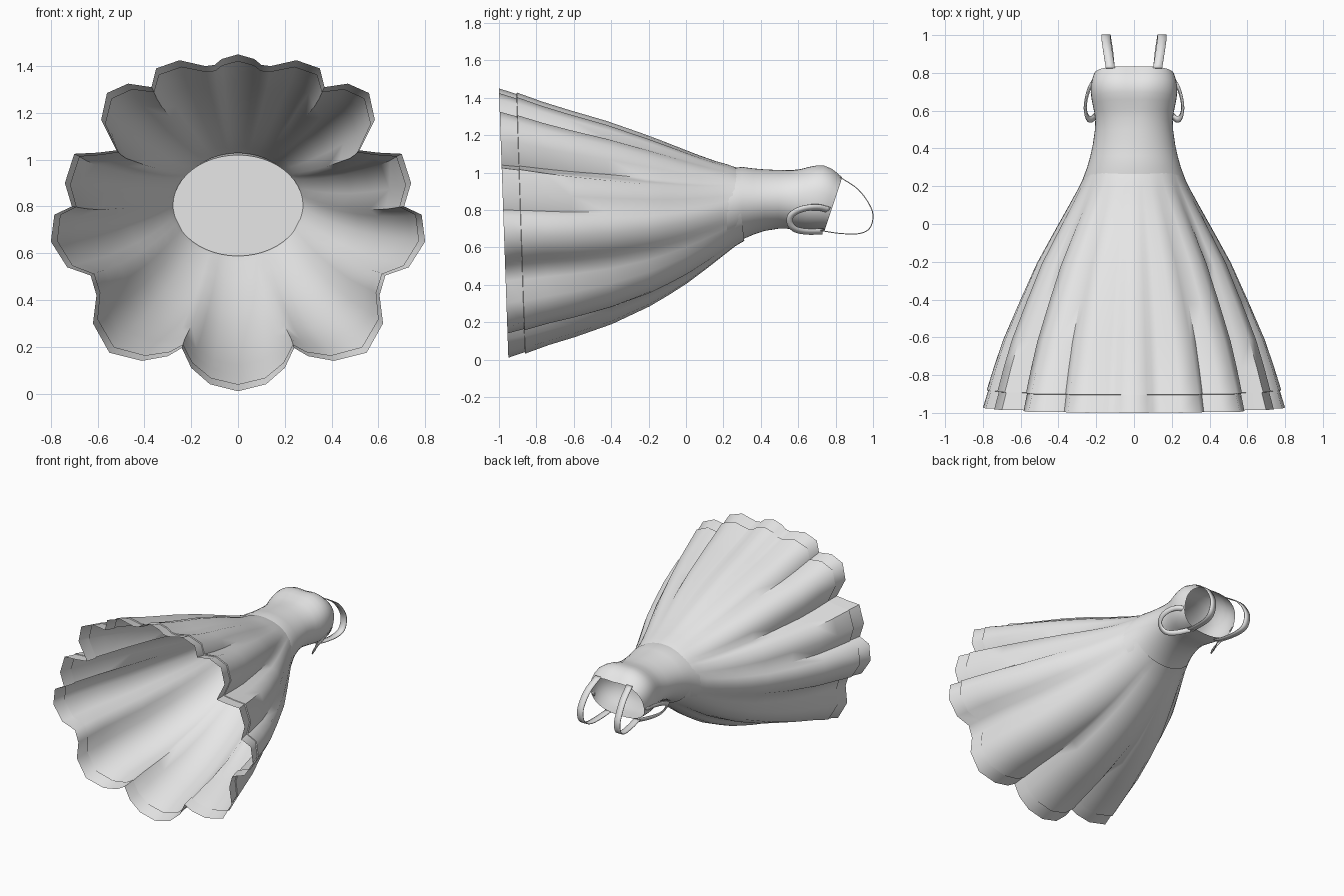
import bpy, bmesh, math
from mathutils import Vector

if "Cube" in bpy.data.objects:
    bpy.data.objects.remove(bpy.data.objects["Cube"])

fabric = bpy.data.materials.new("light grey fabric")
fabric.diffuse_color = (0.8, 0.8, 0.8, 1)
fabric.use_nodes = True
fabric.node_tree.nodes["Principled BSDF"].inputs["Base Color"].default_value = fabric.diffuse_color


def finish(name, bm, angle=50):
    me = bpy.data.meshes.new(name)
    bm.to_mesh(me)
    bm.free()
    ob = bpy.data.objects.new(name, me)
    bpy.context.collection.objects.link(ob)
    me.materials.append(fabric)
    bpy.ops.object.select_all(action='DESELECT')
    ob.select_set(True)
    bpy.context.view_layer.objects.active = ob
    bpy.ops.object.shade_smooth_by_angle(angle=math.radians(angle))
    return ob


def loft(name, rings, angle=50, cap_first=False):
    bm = bmesh.new()
    rows = [[bm.verts.new(p) for p in r] for r in rings]
    n = len(rows[0])
    for a, b in zip(rows, rows[1:]):
        for i in range(n):
            j = (i + 1) % n
            bm.faces.new((a[i], a[j], b[j], b[i]))
    if cap_first:
        bm.faces.new(rows[0][::-1])
    bmesh.ops.recalc_face_normals(bm, faces=bm.faces)
    return finish(name, bm, angle)


def smooth_path(pts, steps=5):
    p = [Vector(q) for q in pts]
    p = [2 * p[0] - p[1]] + p + [2 * p[-1] - p[-2]]
    out = []
    for i in range(1, len(p) - 2):
        a, b, c, d = p[i - 1:i + 3]
        for s in range(steps):
            t = s / steps
            out.append(0.5 * (2 * b + (c - a) * t + (2 * a - 5 * b + 4 * c - d) * t * t
                              + (3 * b - a - 3 * c + d) * t ** 3))
    return out + [p[-2]]


def ribbon(name, pts, width, side, across):
    path = [Vector((v.x * side, v.y, v.z)) for v in smooth_path(pts)]
    bm = bmesh.new()
    prev = None
    for i, p in enumerate(path):
        tan = path[min(i + 1, len(path) - 1)] - path[max(i - 1, 0)]
        w = across(tan, side).normalized() * width / 2
        cur = (bm.verts.new(p - w), bm.verts.new(p + w))
        if prev:
            bm.faces.new((prev[0], prev[1], cur[1], cur[0]))
        prev = cur
    ob = finish(name, bm)
    mod = ob.modifiers.new("thickness", 'SOLIDIFY')
    mod.thickness = 0.005
    mod.offset = 0


# Scalloped hem outline, right half from top to bottom (x, z)
half = [(0, 1.45), (.07, 1.43), (.10, 1.405), (.14, 1.40), (.25, 1.425), (.35, 1.39),
        (.37, 1.31), (.47, 1.325), (.56, 1.285), (.585, 1.17), (.52, 1.04), (.60, 1.03),
        (.70, 1.025), (.74, .90), (.71, .80), (.785, .765), (.80, .65), (.73, .54),
        (.63, .505), (.605, .42), (.62, .30), (.55, .175), (.41, .14), (.30, .16),
        (.24, .195), (.20, .11), (.12, .04), (0, .01)]
outline = half + [(-x, z) for x, z in half[-2:0:-1]]

# Skirt stations: y, half width, top z, bottom z, inset
skirt = [(-.96, .80, 1.45, .01, 0), (-.87, .772, 1.42, .04, 0), (-.868, .772, 1.42, .04, -.008),
         (-.74, .74, 1.38, .078, 0), (-.6, .692, 1.335, .12, 0), (-.4, .605, 1.275, .19, 0),
         (-.2, .515, 1.205, .285, 0), (-.1, .46, 1.168, .345, 0), (0, .405, 1.13, .41, 0),
         (.1, .35, 1.093, .485, 0), (.2, .297, 1.06, .562, 0), (.26, .268, 1.045, .607, 0),
         (.31, .25, 1.028, .635, 0)]
rings = []
for y, hw, zt, zb, inset in skirt:
    t = min(1, max(0, (.3 - y) / 1.26))
    fold = t ** 0.75
    ring = []
    for x, z in outline:
        u, v = x / .80, (z - .73) / .72
        rho = math.hypot(u, v)
        k = (1 + fold * (rho - 1)) / rho
        pz = (zt + zb) / 2 + v * k * ((zt - zb) / 2 - inset)
        # hem leans forward at the top, waist seam leans back at the bottom
        tilt = -.035 * (pz - .3) * t - .12 * (pz - .65) * (1 - t) ** 4
        ring.append((u * k * (hw - inset), y + tilt, pz))
    rings.append(ring)
loft("skirt", rings, 60)

# Bodice stations: y, half width, top z, bottom z; closed across the waist
bodice = [(.22, .278, 1.02, .588), (.3, .248, 1.03, .642), (.36, .231, 1.022, .668),
          (.42, .218, 1.017, .688), (.5, .207, 1.014, .70), (.56, .205, 1.015, .70),
          (.61, .21, 1.022, .698), (.66, .219, 1.036, .695), (.70, .225, 1.044, .692),
          (.74, .229, 1.044, .69), (.78, .228, 1.028, .69), (.81, .222, 1.005, .69),
          (.837, .212, .98, .69)]
rings = []
for y, hw, zt, zb in bodice:
    w = min(1, max(0, (y - .48) / .357))
    ring = []
    for i in range(48):
        a = math.tau * i / 48
        c, s = math.cos(a), math.sin(a)
        e = 2 / (2.0 + .5 * w)
        x = hw * math.copysign(abs(c) ** e, c)
        v = math.copysign(abs(s) ** e, s)
        # shallow hollow between the two cups
        if v > 0:
            v *= 1 - .07 * w * math.exp(-(x / .06) ** 2)
        z = (zt + zb) / 2 + v * (zt - zb) / 2
        ring.append((x, y + .33 * w * (z - zt), z))
    rings.append(ring)
loft("bodice", rings, 60, cap_first=True)

# Shoulder straps and dropped arm straps
shoulder = [(.125, .825, .975), (.14, .92, .91), (.148, .98, .83), (.148, 1.0, .765),
            (.145, .98, .70), (.135, .92, .673), (.125, .82, .675), (.115, .72, .69)]
arm = [(.21, .765, .80), (.243, .70, .815), (.258, .62, .805), (.247, .565, .775),
       (.225, .555, .735), (.20, .58, .70), (.165, .64, .685), (.12, .73, .685)]
for side, label in ((1, "right"), (-1, "left")):
    ribbon("shoulder_strap_" + label, shoulder, .048, side, lambda t, s: Vector((1, 0, 0)))
    ribbon("arm_strap_" + label, arm, .034, side,
           lambda t, s: t.cross(Vector((s, 0, -.4))))
